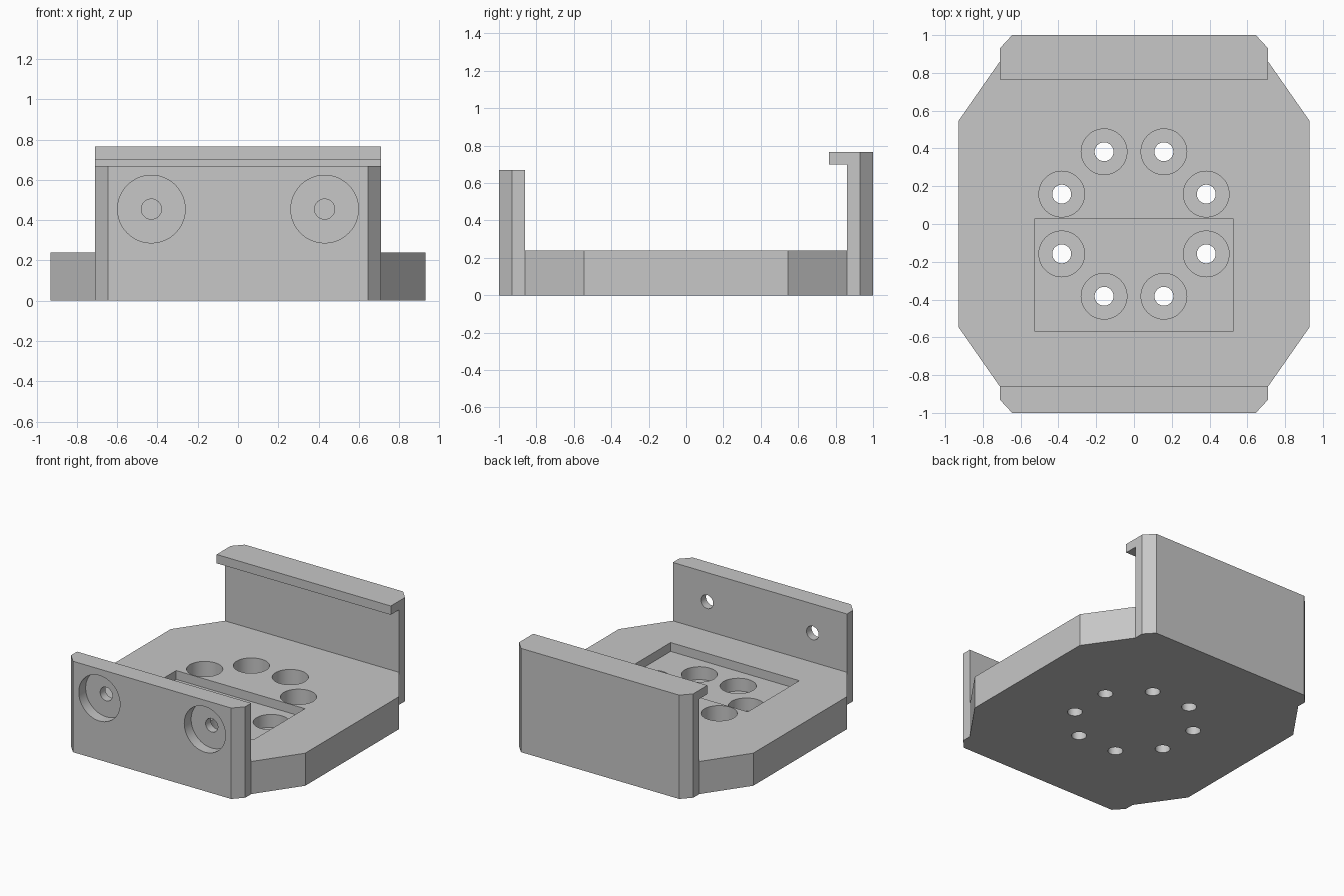
import bpy, bmesh, math
from mathutils import Matrix

if "Cube" in bpy.data.objects:
    bpy.data.objects.remove(bpy.data.objects["Cube"], do_unlink=True)

grey = bpy.data.materials.new("plain grey")
grey.use_nodes = True
colour = (0.57, 0.57, 0.57, 1)
grey.diffuse_color = colour
grey.node_tree.nodes["Principled BSDF"].inputs["Base Color"].default_value = colour

BASE_TOP = 0.24


def add_object(name, bm):
    bmesh.ops.recalc_face_normals(bm, faces=bm.faces)
    mesh = bpy.data.meshes.new(name)
    bm.to_mesh(mesh)
    bm.free()
    mesh.materials.append(grey)
    obj = bpy.data.objects.new(name, mesh)
    bpy.context.collection.objects.link(obj)
    return obj


def prism(name, outline, z0, z1):
    """Extrude a flat outline from z0 up to z1."""
    bm = bmesh.new()
    face = bm.faces.new([bm.verts.new((x, y, z0)) for x, y in outline])
    top = bmesh.ops.extrude_face_region(bm, geom=[face])["geom"]
    moved = [v for v in top if isinstance(v, bmesh.types.BMVert)]
    bmesh.ops.translate(bm, verts=moved, vec=(0, 0, z1 - z0))
    return add_object(name, bm)


def box(name, x0, x1, y0, y1, z0, z1):
    return prism(name, [(x0, y0), (x1, y0), (x1, y1), (x0, y1)], z0, z1)


def cylinder(name, centre, radius, depth, along_y=False):
    bm = bmesh.new()
    matrix = Matrix.Translation(centre)
    if along_y:
        matrix = matrix @ Matrix.Rotation(math.pi / 2, 4, "X")
    bmesh.ops.create_cone(bm, cap_ends=True, segments=48, radius1=radius,
                          radius2=radius, depth=depth, matrix=matrix)
    return add_object(name, bm)


def combine(target, tool, operation):
    """Apply a boolean and drop the tool object."""
    tool.hide_render = True
    mod = target.modifiers.new("boolean", "BOOLEAN")
    mod.operation, mod.solver, mod.object = operation, "EXACT", tool
    bpy.context.view_layer.objects.active = target
    bpy.ops.object.modifier_apply(modifier=mod.name)
    bpy.data.objects.remove(tool, do_unlink=True)


def wall_outline(side, inner=0.86):
    """Wall footprint with chamfered outer corners; side is -1 front, 1 back."""
    half = [(0.71, inner), (0.71, 0.93), (0.645, 1.0)]
    full = half + [(-x, y) for x, y in reversed(half)]
    return [(x, y * side) for x, y in full]


# Base plate with cut-off corners
corner = [(0.93, 0.545), (0.71, 0.86)]
upper = corner + [(-x, y) for x, y in reversed(corner)]
bracket = prism("bracket", upper + [(-x, -y) for x, y in upper], 0, BASE_TOP)

# Front wall, back wall and the overhanging lip
combine(bracket, prism("front_wall", wall_outline(-1), 0, 0.67), "UNION")
combine(bracket, prism("back_wall", wall_outline(1), 0, 0.70), "UNION")
combine(bracket, prism("back_lip", wall_outline(1, 0.765), 0.70, 0.765), "UNION")

# Shallow rectangular pocket
combine(bracket, box("pocket", -0.525, 0.525, -0.57, 0.03, 0.175, 0.4), "DIFFERENCE")

# Ring of counterbored bolt holes
for i in range(8):
    angle = math.pi / 8 + i * math.pi / 4
    x, y = 0.414 * math.cos(angle), 0.414 * math.sin(angle)
    combine(bracket, cylinder("counterbore", (x, y, 0.23), 0.121, 0.30), "DIFFERENCE")
    combine(bracket, cylinder("bolt_hole", (x, y, 0.1), 0.05, 0.4), "DIFFERENCE")

# Recessed screw holes in the front wall
for x in (-0.43, 0.43):
    combine(bracket, cylinder("screw_recess", (x, -1.0, 0.455), 0.168, 0.16, True), "DIFFERENCE")
    combine(bracket, cylinder("screw_hole", (x, -0.93, 0.455), 0.05, 0.4, True), "DIFFERENCE")

# Smooth bores, crisp edges
bpy.ops.object.select_all(action="DESELECT")
bracket.select_set(True)
bpy.context.view_layer.objects.active = bracket
bpy.ops.object.shade_smooth_by_angle(angle=math.radians(25))
